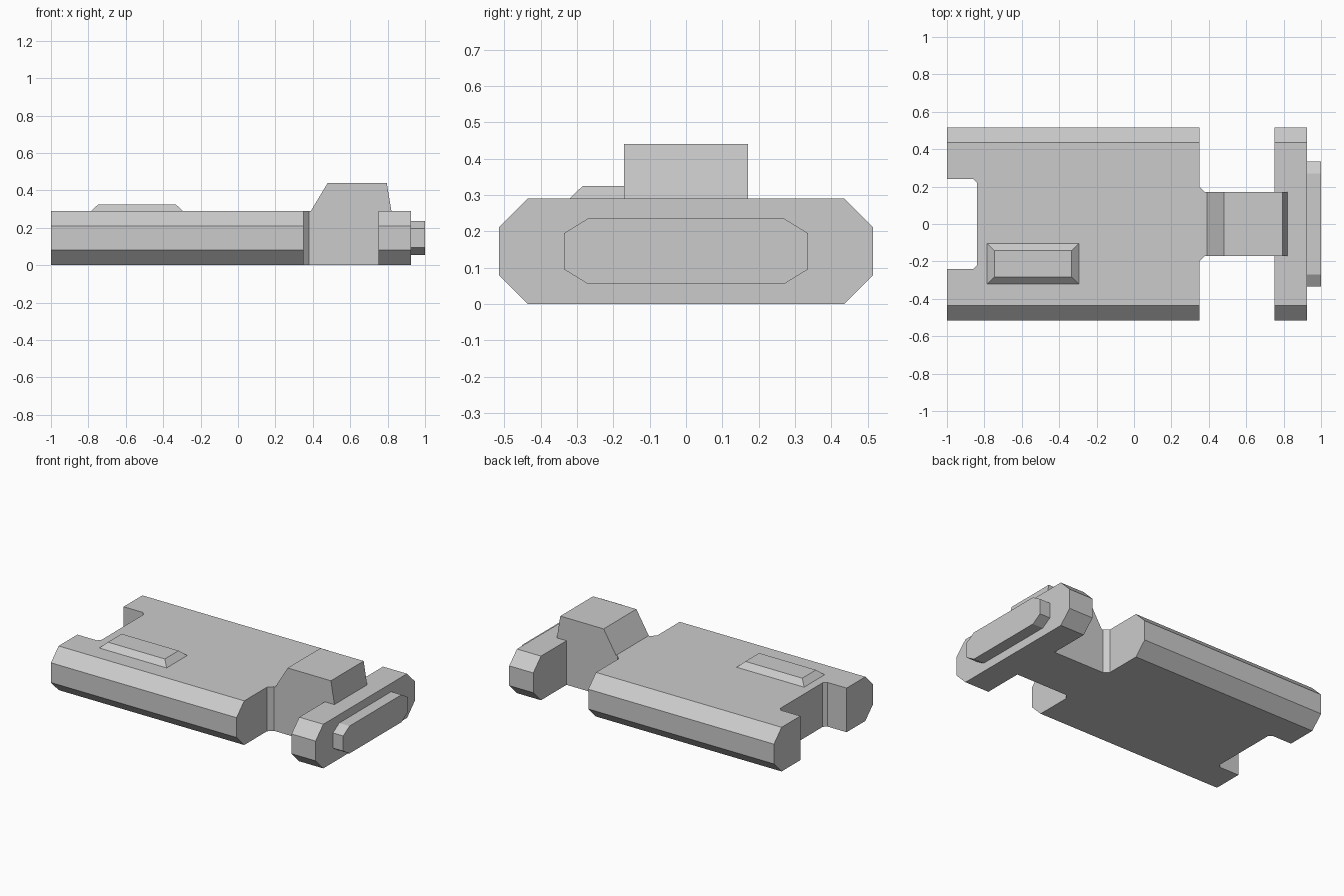
import bpy, bmesh
from mathutils import Vector

cube = bpy.data.objects.get("Cube")
if cube:
    bpy.data.objects.remove(cube, do_unlink=True)

grey = bpy.data.materials.new("plain grey")
grey.use_nodes = True
COLOUR = (0.6, 0.6, 0.6, 1)
grey.diffuse_color = COLOUR
grey.node_tree.nodes["Principled BSDF"].inputs["Base Color"].default_value = COLOUR


def prism(name, profile, axis, lo, hi):
    """Extrude a profile of (a, b) points along one axis from lo to hi."""
    place = {"x": lambda a, b: (lo, a, b),
             "y": lambda a, b: (a, lo, b),
             "z": lambda a, b: (a, b, lo)}[axis]
    bm = bmesh.new()
    face = bm.faces.new([bm.verts.new(place(a, b)) for a, b in profile])
    move = Vector([hi - lo if axis == k else 0 for k in "xyz"])
    new = bmesh.ops.extrude_face_region(bm, geom=[face], use_keep_orig=True)["geom"]
    bmesh.ops.translate(bm, vec=move, verts=[v for v in new if isinstance(v, bmesh.types.BMVert)])
    bmesh.ops.recalc_face_normals(bm, faces=bm.faces)
    mesh = bpy.data.meshes.new(name)
    bm.to_mesh(mesh)
    bm.free()
    mesh.materials.append(grey)
    obj = bpy.data.objects.new(name, mesh)
    bpy.context.scene.collection.objects.link(obj)
    return obj


def octagon(half, flat, bottom, low, high, top):
    """Chamfered rectangle, symmetrical about y = 0."""
    side = [(flat, bottom), (half, low), (half, high), (flat, top)]
    return side + [(-y, z) for y, z in reversed(side)]


section = octagon(0.515, 0.435, 0, 0.08, 0.21, 0.29)

# Main hull: chamfered bar trimmed to a plan with a notch and flared rear shoulders
hull = prism("main_hull", section, "x", -1, 0.5)
half_plan = [(-0.84, 0.22), (-0.86, 0.24), (-1.1, 0.24), (-1.1, 0.6),
             (0.35, 0.6), (0.35, 0.2), (0.38, 0.17)]
plan = half_plan + [(x, -y) for x, y in reversed(half_plan)]
trim = prism("hull_plan_cutter", plan, "z", -0.1, 0.4)
trim.hide_render = True
mod = hull.modifiers.new("plan", "BOOLEAN")
mod.operation = "INTERSECT"
mod.solver = "EXACT"
mod.object = trim
bpy.context.view_layer.objects.active = hull
bpy.ops.object.modifier_apply(modifier=mod.name)
bpy.data.objects.remove(trim, do_unlink=True)

# Neck and raised bridge share one side profile
prism("neck_and_bridge",
      [(0.38, 0), (0.38, 0.29), (0.39, 0.29), (0.48, 0.44), (0.795, 0.44),
       (0.82, 0.29), (0.75, 0.29), (0.75, 0)], "y", -0.17, 0.17)

# Engine block and its exhaust plate
prism("engine_block", section, "x", 0.75, 0.925)
prism("exhaust_plate", octagon(0.335, 0.27, 0.055, 0.095, 0.195, 0.235), "x", 0.925, 1)

# Raised deck pad with bevelled sides
pad = prism("deck_pad", [(-0.785, -0.32), (-0.295, -0.32), (-0.295, -0.105), (-0.785, -0.105)],
            "z", 0.29, 0.325)
middle = Vector((-0.54, -0.2125))
for v in pad.data.vertices:
    if v.co.z > 0.3:
        v.co.x += 0.038 if v.co.x < middle.x else -0.038
        v.co.y += 0.036 if v.co.y < middle.y else -0.036
